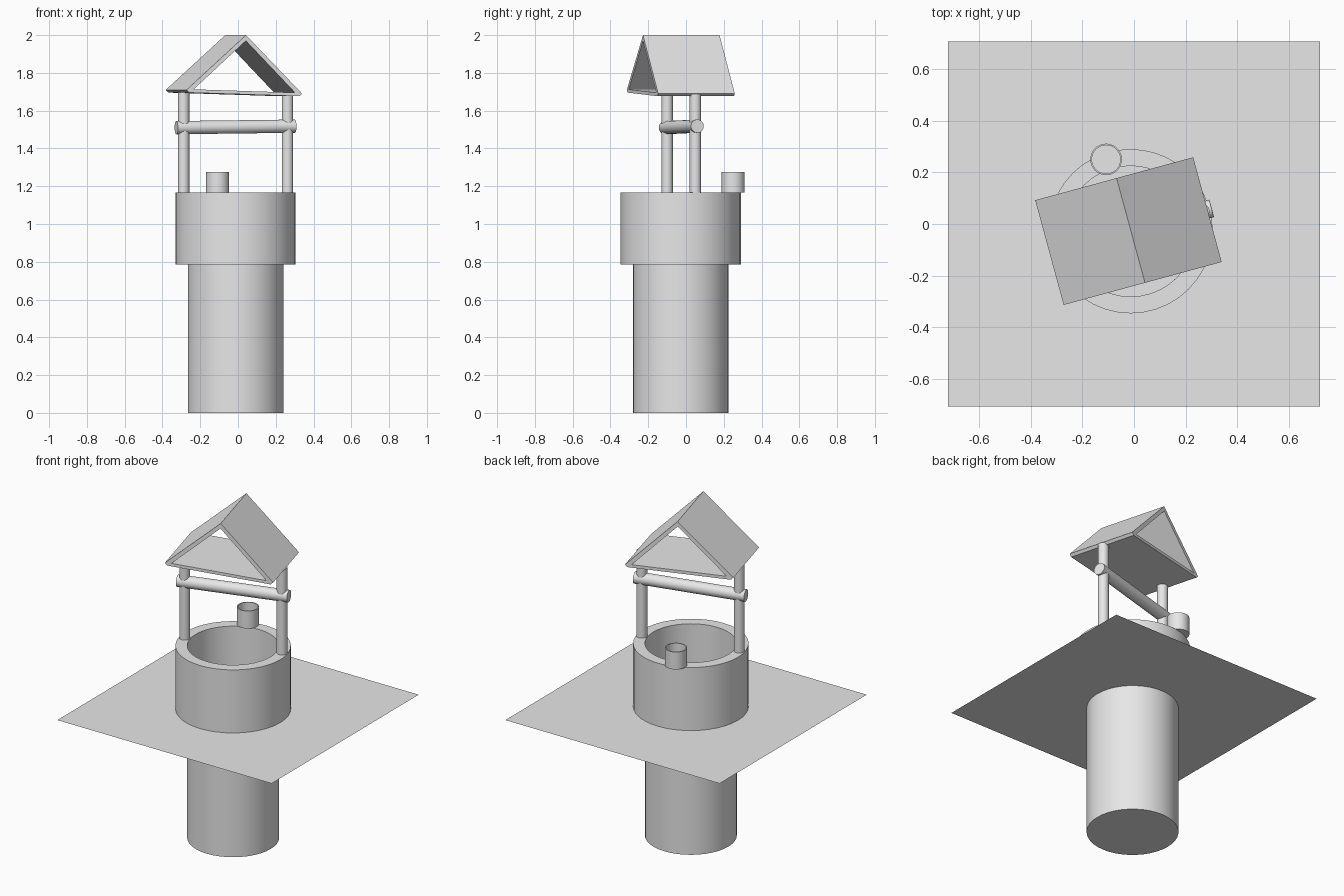
import bpy, bmesh, math
from mathutils import Matrix, Vector

if "Cube" in bpy.data.objects:
    bpy.data.objects.remove(bpy.data.objects["Cube"])

CX, CY = -0.013, -0.028          # centre of the well
TURN = math.radians(15.2)        # turn of the roof, posts and axle
GROUND, RIM = 0.785, 1.168

stone = bpy.data.materials.new("light_grey")
stone.diffuse_color = (0.8, 0.8, 0.8, 1)
stone.use_nodes = True
stone.node_tree.nodes["Principled BSDF"].inputs["Base Color"].default_value = stone.diffuse_color


def finish(name, bm, matrix=Matrix(), smooth=True, fix=True):
    if fix:
        bmesh.ops.recalc_face_normals(bm, faces=bm.faces)
    me = bpy.data.meshes.new(name)
    bm.to_mesh(me)
    bm.free()
    me.materials.append(stone)
    ob = bpy.data.objects.new(name, me)
    bpy.context.collection.objects.link(ob)
    ob.matrix_world = matrix
    if smooth:
        bpy.ops.object.select_all(action='DESELECT')
        ob.select_set(True)
        bpy.context.view_layer.objects.active = ob
        bpy.ops.object.shade_smooth_by_angle(angle=math.radians(35))
    return ob


def lathe(name, profile, x, y, steps=40):
    """Spin (radius, z) points around a vertical axis."""
    bm = bmesh.new()
    vs = [bm.verts.new((r, 0, z)) for r, z in profile]
    es = [bm.edges.new(p) for p in zip(vs, vs[1:])]
    bmesh.ops.spin(bm, geom=vs + es, axis=(0, 0, 1), cent=(0, 0, 0),
                   angle=math.tau, steps=steps, use_duplicate=False)
    bmesh.ops.remove_doubles(bm, verts=bm.verts, dist=1e-5)
    return finish(name, bm, Matrix.Translation((x, y, 0)))


def rod(name, a, b, r):
    """Capped cylinder between two points."""
    a, b = Vector(a), Vector(b)
    d = b - a
    bm = bmesh.new()
    bmesh.ops.create_cone(bm, cap_ends=True, segments=32, radius1=r, radius2=r, depth=d.length)
    m = Matrix.Translation((a + b) / 2) @ d.to_track_quat('Z', 'Y').to_matrix().to_4x4()
    return finish(name, bm, m)


def fill_loops(bm, loops):
    """Flat face between an outer loop and a hole."""
    edges = []
    for pts in loops:
        vs = [bm.verts.new(p) for p in pts]
        edges += [bm.edges.new((vs[i - 1], vs[i])) for i in range(len(vs))]
    bmesh.ops.triangle_fill(bm, use_beauty=True, edges=edges)


# Ground sheet with a hole for the shaft
bm = bmesh.new()
square = [(-.72, -.706, GROUND), (.72, -.706, GROUND), (.72, .706, GROUND), (-.72, .706, GROUND)]
hole = [(CX + .253 * math.cos(i * math.tau / 40), CY + .253 * math.sin(i * math.tau / 40), GROUND)
        for i in range(40)]
fill_loops(bm, [square, hole])
for f in bm.faces:
    f.normal_update()
    if f.normal.z < 0:
        f.normal_flip()
finish("ground_sheet", bm, smooth=False, fix=False)

# Underground shaft with closed bottom, and the thick wall above ground
lathe("well_shaft", [(0, 0), (.253, 0), (.253, GROUND)], CX, CY)
lathe("well_wall", [(.253, GROUND), (.318, GROUND), (.318, RIM), (.253, RIM), (.253, GROUND)], CX, CY)

# Bucket standing on the rim
lathe("bucket", [(0, RIM), (.061, RIM), (.061, 1.274), (.055, 1.274), (.055, RIM + .008), (0, RIM + .008)],
      -.108, .25)

# Posts and axle
ux, uy = math.cos(TURN), math.sin(TURN)
for side, s in (("left", -1), ("right", 1)):
    x, y = CX + s * .285 * ux, -.025 + s * .285 * uy
    rod(side + "_post", (x, y, RIM - .01), (x, y, 1.697 - s * .009), .03)
rod("axle", (CX - .325 * ux, -.025 - .325 * uy, 1.51), (CX + .325 * ux, -.025 + .325 * uy, 1.518), .035)

# Roof: hollow triangular profile pushed along its ridge, slightly tilted
bm = bmesh.new()
outer = [(0, 0), (.317, -.300), (.303, -.314), (-.303, -.314), (-.317, -.300)]
inner = [(0, -.030), (.278, -.296), (-.278, -.296)]
fill_loops(bm, [[(x, -.21, z) for x, z in lp] for lp in (outer, inner)])
ext = bmesh.ops.extrude_face_region(bm, geom=bm.faces[:], use_keep_orig=True)
bmesh.ops.translate(bm, vec=(0, .42, 0), verts=[v for v in ext["geom"] if isinstance(v, bmesh.types.BMVert)])
finish("roof", bm, Matrix.Translation((-.0125, -.025, 2.0)) @ Matrix.Rotation(TURN, 4, 'Z')
       @ Matrix.Rotation(math.radians(1.8), 4, 'Y'), smooth=False)
